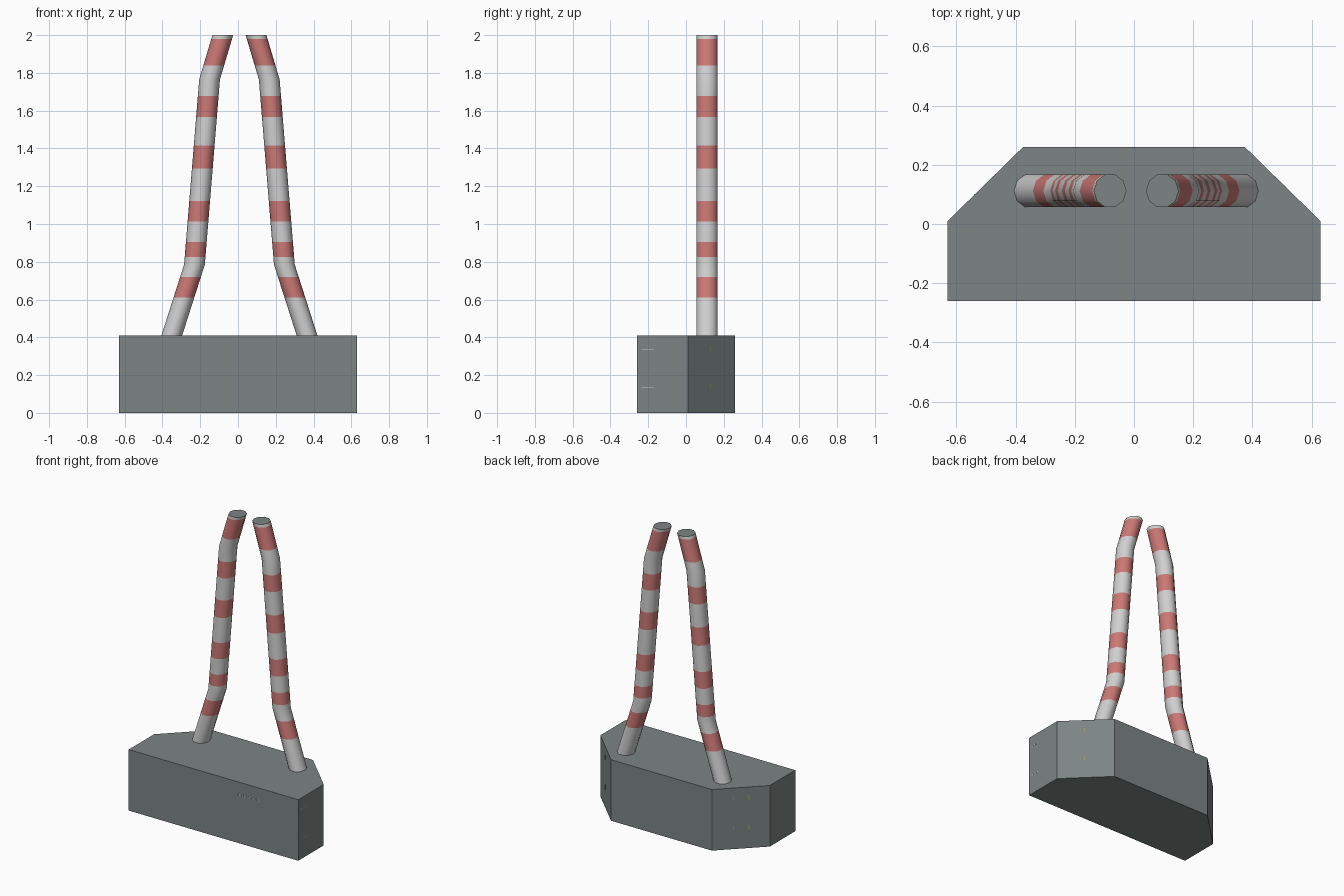
import bpy, bmesh, math
from mathutils import Vector, Matrix

if "Cube" in bpy.data.objects:
    bpy.data.objects.remove(bpy.data.objects["Cube"])


def material(name, rgb):
    m = bpy.data.materials.new(name)
    m.diffuse_color = (*rgb, 1)
    m.use_nodes = True
    m.node_tree.nodes["Principled BSDF"].inputs["Base Color"].default_value = m.diffuse_color
    return m


GREY = material("slate grey", (0.20, 0.235, 0.23))
WHITE = material("off white", (0.64, 0.63, 0.63))
RED = material("faded red", (0.60, 0.19, 0.18))
YELLOW = material("dull yellow", (0.45, 0.40, 0.10))


def make_object(name, bm, mats):
    bmesh.ops.recalc_face_normals(bm, faces=bm.faces)
    me = bpy.data.meshes.new(name)
    bm.to_mesh(me)
    bm.free()
    for m in mats:
        me.materials.append(m)
    ob = bpy.data.objects.new(name, me)
    bpy.context.collection.objects.link(ob)
    return ob


# Base block: extruded outline with two chamfered back corners
HEIGHT = 0.41
outline = [(-0.63, -0.26), (0.63, -0.26), (0.63, 0.01),
           (0.375, 0.26), (-0.375, 0.26), (-0.63, 0.01)]
bm = bmesh.new()
face = bm.faces.new([bm.verts.new((x, y, 0)) for x, y in outline])
ext = bmesh.ops.extrude_face_region(bm, geom=[face])
bmesh.ops.translate(bm, vec=(0, 0, HEIGHT),
                    verts=[v for v in ext["geom"] if isinstance(v, bmesh.types.BMVert)])
make_object("base_block", bm, [GREY])

# Bent tubes: horizontal rings along a kinked path, with red bands by height
PATH = [(0.39, 0.3645), (0.41, 0.358), (0.785, 0.238), (1.765, 0.158), (2.0, 0.088)]
BANDS = [(0.61, 0.72), (0.825, 0.905), (1.012, 1.123),
         (1.295, 1.415), (1.567, 1.678), (1.838, 1.98)]
SIDES, RADIUS_X, RADIUS_Y = 10, 0.055, 0.058


def path_x(z):
    for (z0, x0), (z1, x1) in zip(PATH, PATH[1:]):
        if z <= z1:
            return x0 + (x1 - x0) * (z - z0) / (z1 - z0)


def tube(name, side):
    bm = bmesh.new()
    levels = sorted([z for z, _ in PATH] + [z for b in BANDS for z in b])
    rings = []
    for z in levels:
        cx = side * path_x(z) + 0.0075
        rings.append([bm.verts.new((cx + RADIUS_X * math.cos(a), 0.112 + RADIUS_Y * math.sin(a), z))
                      for a in (2 * math.pi * i / SIDES for i in range(SIDES))])
    for lo, hi, z0, z1 in zip(rings, rings[1:], levels, levels[1:]):
        mid = (z0 + z1) / 2
        red = any(a < mid < b for a, b in BANDS)
        for i in range(SIDES):
            j = (i + 1) % SIDES
            f = bm.faces.new((lo[i], lo[j], hi[j], hi[i]))
            f.material_index = 1 if red else 0
    for ring in (rings[0], rings[-1]):
        bm.faces.new(ring).material_index = 2
    ob = make_object(name, bm, [WHITE, RED, GREY])
    bpy.ops.object.select_all(action='DESELECT')
    ob.select_set(True)
    bpy.context.view_layer.objects.active = ob
    bpy.ops.object.shade_smooth_by_angle(angle=math.radians(40))


tube("left_tube", -1)
tube("right_tube", 1)


# Hairline marks on the block's sides, as very thin plates
def mark(name, center, size, mat, turn=0.0):
    bm = bmesh.new()
    bmesh.ops.create_cube(bm, size=1, matrix=Matrix.Translation(Vector(center))
                          @ Matrix.Rotation(turn, 4, 'Z') @ Matrix.Diagonal((*size, 1)))
    make_object(name, bm, [mat])


for z in (0.32, 0.33):
    mark("front_line", (0.262, -0.26, z), (0.16, 0.002, 0.002), WHITE)
for z in (0.135, 0.337):
    mark("side_line", (0.63, -0.204, z), (0.002, 0.064, 0.003), WHITE)
for z in (0.14, 0.34):
    for side, t in ((-1, 0.37), (-1, 0.64), (1, 0.53)):
        mark("chamfer_mark", (side * (0.375 + 0.255 * t), 0.26 - 0.25 * t, z),
             (0.004, 0.002, 0.03), YELLOW, -side * math.atan2(0.25, 0.255))
